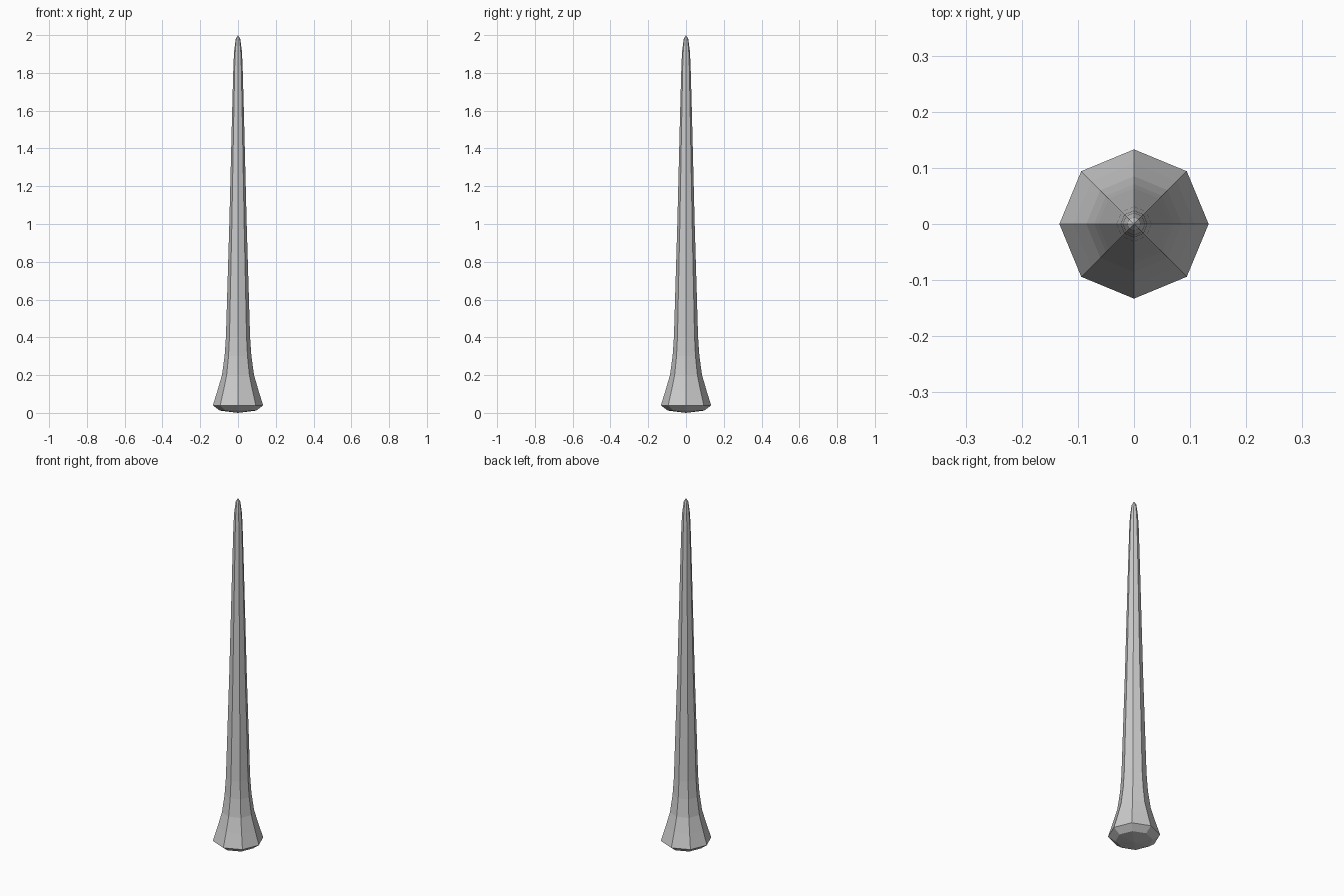
import bpy, bmesh, math

if "Cube" in bpy.data.objects:
    bpy.data.objects.remove(bpy.data.objects["Cube"])

# Profile of the tapered spike: (radius, height), bottom to top
PROFILE = [(0.096, 0.012), (0.133, 0.04), (0.108, 0.12), (0.085, 0.20),
           (0.071, 0.30), (0.064, 0.40), (0.046, 1.00), (0.031, 1.60),
           (0.024, 1.85), (0.020, 1.92), (0.012, 1.98)]
SIDES = 8

bm = bmesh.new()


def ring(r, z):
    return [bm.verts.new((r * math.cos(2 * math.pi * i / SIDES),
                          r * math.sin(2 * math.pi * i / SIDES), z))
            for i in range(SIDES)]


# Octagonal side walls
rings = [ring(r, z) for r, z in PROFILE]
for a, b in zip(rings, rings[1:]):
    for i in range(SIDES):
        j = (i + 1) % SIDES
        bm.faces.new((a[i], a[j], b[j], b[i]))

# Shallow rounded bottom and pointed tip
bottom = bm.verts.new((0, 0, 0))
tip = bm.verts.new((0, 0, 2))
for i in range(SIDES):
    j = (i + 1) % SIDES
    bm.faces.new((bottom, rings[0][j], rings[0][i]))
    bm.faces.new((tip, rings[-1][i], rings[-1][j]))

bmesh.ops.recalc_face_normals(bm, faces=bm.faces)
mesh = bpy.data.meshes.new("tapered_spike")
bm.to_mesh(mesh)
bm.free()
bpy.context.collection.objects.link(bpy.data.objects.new("tapered_spike", mesh))
